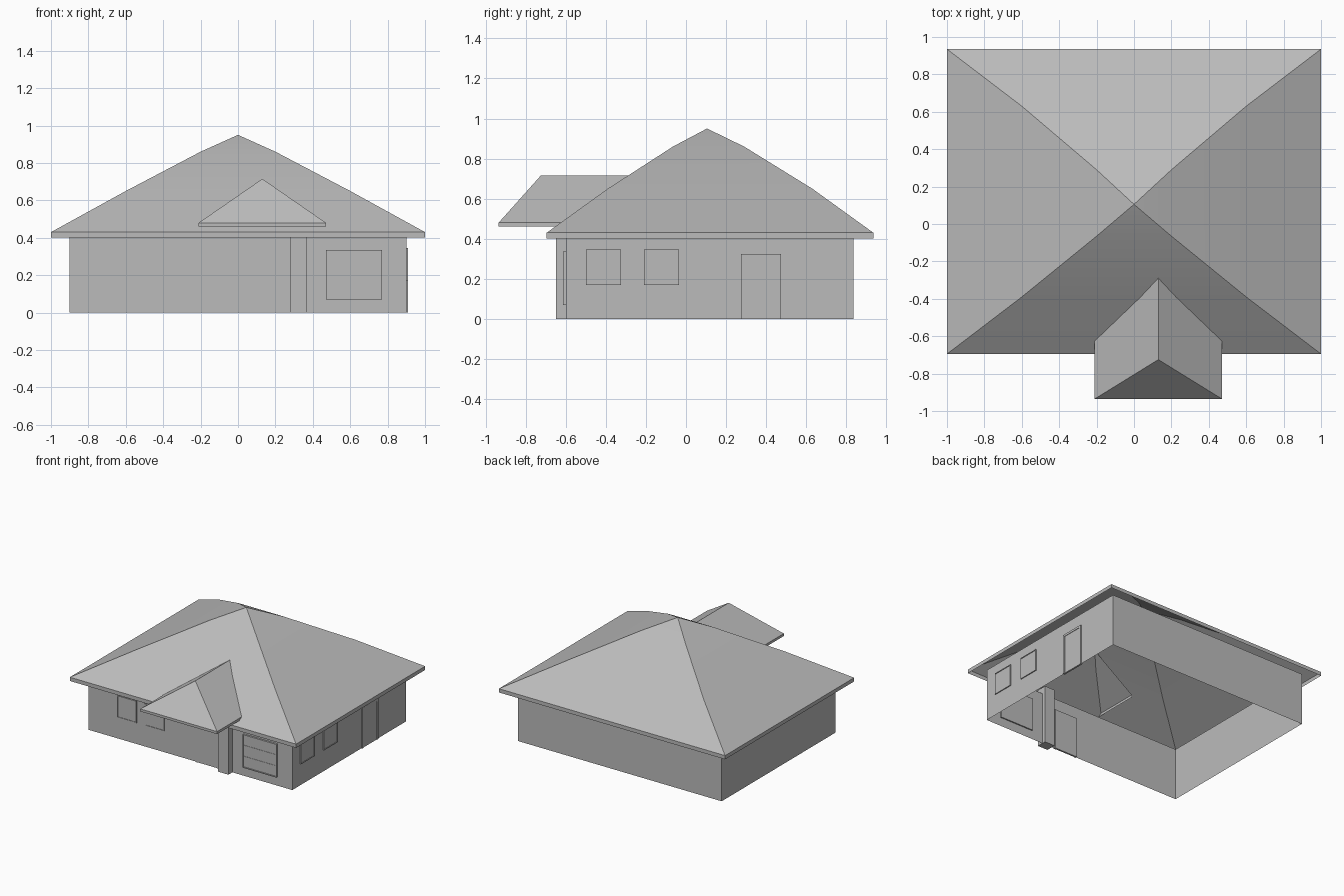
import bpy, bmesh

cube = bpy.data.objects.get("Cube")
if cube:
    bpy.data.objects.remove(cube, do_unlink=True)

GREY = (0.5, 0.5, 0.5, 1)
mat = bpy.data.materials.new("plain grey")
mat.use_nodes = True
mat.diffuse_color = GREY
mat.node_tree.nodes["Principled BSDF"].inputs["Base Color"].default_value = GREY


def finish(name, bm, smooth=False):
    bmesh.ops.recalc_face_normals(bm, faces=bm.faces)
    mesh = bpy.data.meshes.new(name)
    bm.to_mesh(mesh)
    bm.free()
    mesh.materials.append(mat)
    obj = bpy.data.objects.new(name, mesh)
    bpy.context.collection.objects.link(obj)
    if smooth:
        bpy.ops.object.select_all(action='DESELECT')
        obj.select_set(True)
        bpy.context.view_layer.objects.active = obj
        bpy.ops.object.shade_smooth_by_angle(angle=0.4)
    return obj


def add_box(bm, x, y, z):
    verts = bmesh.ops.create_cube(bm, size=1)["verts"]
    for v in verts:
        v.co = [r[0] if c < 0 else r[1] for r, c in zip((x, y, z), v.co)]


def box(name, x, y, z):
    bm = bmesh.new()
    add_box(bm, x, y, z)
    return finish(name, bm)


def rect_ring(bm, x, y, z):
    return [bm.verts.new((x[i], y[j], z)) for i, j in ((0, 0), (1, 0), (1, 1), (0, 1))]


def bridge(bm, low, high):
    for i in range(4):
        k = (i + 1) % 4
        bm.faces.new((low[i], low[k], high[k], high[i]))


# Walls: an open shell without floor or ceiling
FRONT, BACK, SIDE = -0.6, 0.835, 0.9
bm = bmesh.new()
bridge(bm, rect_ring(bm, (-SIDE, SIDE), (FRONT, BACK), 0),
       rect_ring(bm, (-SIDE, SIDE), (FRONT, BACK), 0.42))
finish("walls", bm)

# Main hip roof: upright eave band, then slopes that flatten to the peak
bm = bmesh.new()
levels = [(1, -0.695, 0.935, 0.4), (1, -0.695, 0.935, 0.43),
          (0.6, -0.39, 0.63, 0.65), (0.2, -0.065, 0.29, 0.86)]
rings = [rect_ring(bm, (-w, w), (a, b), z) for w, a, b, z in levels]
for low, high in zip(rings, rings[1:]):
    bridge(bm, low, high)
peak = bm.verts.new((0, 0.105, 0.95))
for i in range(4):
    bm.faces.new((rings[-1][i], rings[-1][(i + 1) % 4], peak))
finish("main_roof", bm, smooth=True)

# Porch roof: hipped at the front, running back into the main slope
bm = bmesh.new()
x, y = (-0.21, 0.47), (-0.935, -0.275)
low, eave = rect_ring(bm, x, y, 0.46), rect_ring(bm, x, y, 0.48)
for i in (0, 1, 3):
    k = (i + 1) % 4
    bm.faces.new((low[i], low[k], eave[k], eave[i]))
ridge_front = bm.verts.new((0.13, -0.725, 0.715))
ridge_back = bm.verts.new((0.13, y[1], 0.715))
bm.faces.new((eave[0], eave[1], ridge_front))
bm.faces.new((eave[1], eave[2], ridge_back, ridge_front))
bm.faces.new((eave[3], eave[0], ridge_front, ridge_back))
finish("porch_roof", bm)

# Porch pillar
box("porch_pillar", (0.28, 0.37), (-0.65, -0.57), (0, 0.47))


# Openings: raised frame with an inner panel, on the front or the +x wall
def opening(name, side, a, b, z0, z1, rim, out, inside, sill):
    def place(bm, u, d, z):
        if side:
            add_box(bm, (SIDE + d[0], SIDE + d[1]), u, z)
        else:
            add_box(bm, u, (FRONT - d[1], FRONT - d[0]), z)
    depth = (-inside, out)
    bm = bmesh.new()
    place(bm, (a, a + rim), depth, (z0, z1))
    place(bm, (b - rim, b), depth, (z0, z1))
    place(bm, (a + rim, b - rim), depth, (z1 - rim, z1))
    if sill:
        place(bm, (a + rim, b - rim), depth, (z0, z0 + rim))
    finish(name + "_frame", bm)
    bm = bmesh.new()
    bottom = z0 + rim if sill else z0
    place(bm, (a + rim, b - rim), (-inside, out * 0.5), (bottom, z1 - rim))
    finish(name + "_panel", bm)


for i, a in enumerate((-0.645, -0.4)):
    opening(f"front_window_{i + 1}", 0, a, a + 0.17, 0.17, 0.345, 0.006, 0.008, 0, True)
for i, a in enumerate((-0.5, -0.21)):
    opening(f"side_window_{i + 1}", 1, a, a + 0.175, 0.17, 0.345, 0.006, 0.008, 0, True)
opening("front_door", 0, 0.05, 0.255, 0, 0.325, 0.017, 0.008, 0.01, False)
opening("side_door", 1, 0.275, 0.475, 0, 0.325, 0.017, 0.008, 0.01, False)

# Large front window with a thin rim and two slim rails
opening("large_window", 0, 0.47, 0.77, 0.07, 0.335, 0.006, 0.015, 0.01, True)
for i in (1, 2):
    z = 0.07 + 0.265 * i / 3
    box(f"large_window_rail_{i}", (0.476, 0.764), (-0.61, -0.6), (z - 0.003, z + 0.003))
